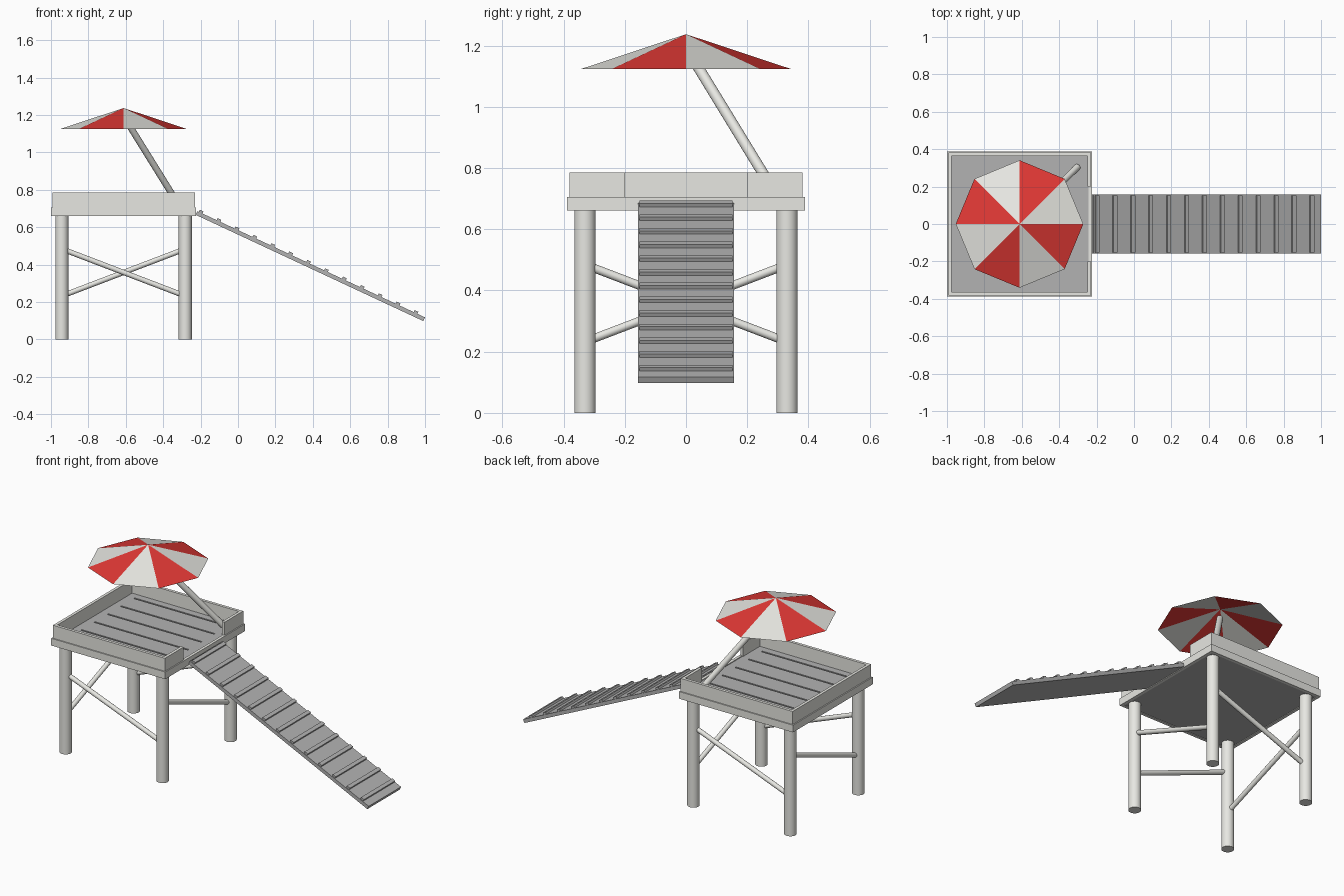
import bpy, bmesh
from math import radians, cos, sin, atan2
from mathutils import Vector

cube = bpy.data.objects.get("Cube")
if cube:
    bpy.data.objects.remove(cube, do_unlink=True)


def material(name, rgb):
    mat = bpy.data.materials.new(name)
    mat.use_nodes = True
    color = (*rgb, 1)
    mat.diffuse_color = color
    mat.node_tree.nodes["Principled BSDF"].inputs["Base Color"].default_value = color
    return mat


WHITE = material("off_white", (0.8, 0.8, 0.76))
RED = material("red", (0.75, 0.04, 0.035))
GREY = material("deck_grey", (0.45, 0.45, 0.45))


def box(name, center, size, mat, tilt=0):
    bpy.ops.mesh.primitive_cube_add(size=1, location=center, rotation=(0, tilt, 0))
    ob = bpy.context.object
    ob.name = name
    ob.scale = size
    bpy.ops.object.transform_apply(location=False, rotation=False, scale=True)
    ob.data.materials.append(mat)
    return ob


def rod(name, start, end, radius, sides=20):
    start, end = Vector(start), Vector(end)
    axis = end - start
    bpy.ops.mesh.primitive_cylinder_add(vertices=sides, radius=radius, depth=axis.length,
                                        location=(start + end) / 2)
    ob = bpy.context.object
    ob.name = name
    ob.rotation_euler = axis.to_track_quat("Z", "Y").to_euler()
    ob.data.materials.append(WHITE)
    bpy.ops.object.shade_smooth_by_angle(angle=radians(40))
    return ob


CX = -0.612          # tower centre
HALF = 0.388         # half width of the platform
LEG = 0.33           # leg offset from the centre

# Legs, in order around the tower
corners = [(CX - LEG, -LEG), (CX + LEG, -LEG), (CX + LEG, LEG), (CX - LEG, LEG)]
for i, (x, y) in enumerate(corners):
    rod(f"leg_{i + 1}", (x, y, 0), (x, y, 0.67), 0.035, 28)

# One sloping brace per side
for i, (x, y) in enumerate(corners):
    nx, ny = corners[(i + 1) % 4]
    rod(f"brace_{i + 1}", (x, y, 0.484), (nx, ny, 0.232), 0.014, 16)

# Deck board with closed grooves
deck = box("deck", (CX, 0, 0.682), (0.75, 0.75, 0.036), GREY)
for i in range(6):
    y = (i - 2.5) * 0.128
    cutter = box(f"groove_cutter_{i + 1}", (CX, y, 0.7), (0.64, 0.01, 0.016), GREY)
    cutter.hide_render = True
    cutter.hide_set(True)
    cutter.display_type = "WIRE"
    cut = deck.modifiers.new(f"groove_{i + 1}", "BOOLEAN")
    cut.operation = "DIFFERENCE"
    cut.solver = "EXACT"
    cut.object = cutter

# Edge frame and low walls
T = 0.018
for side, label in ((-1, "front"), (1, "back")):
    box(f"{label}_frame", (CX, side * (HALF - T / 2), 0.683), (2 * HALF, T, 0.044), WHITE)
    box(f"{label}_wall", (CX, side * 0.372, 0.744), (0.762, T, 0.082), WHITE)
    box(f"{label}_entry_wall", (CX + 0.372, side * 0.282, 0.744), (T, 0.163, 0.082), WHITE)
for side, label in ((-1, "right"), (1, "left")):
    box(f"{label}_frame", (CX + side * (HALF - T / 2), 0, 0.683),
        (T, 2 * (HALF - T), 0.044), WHITE)
box("rear_wall", (CX - 0.372, 0, 0.744), (T, 0.728, 0.082), WHITE)

# Ramp with cross slats
top, foot = Vector((-0.222, 0, 0.676)), Vector((0.995, 0, 0.108))
run = foot - top
tilt = atan2(-run.z, run.x)
normal = Vector((sin(tilt), 0, cos(tilt)))
box("ramp", (top + foot) / 2, (run.length, 0.314, 0.022), GREY, tilt)
for i in range(13):
    t = (0.018 + i * 0.0957) / run.x
    box(f"ramp_slat_{i + 1}", top + run * t + normal * 0.014,
        (0.022, 0.304, 0.018), GREY, tilt)

# Umbrella pole and canopy
rod("umbrella_pole", (-0.302, 0.305, 0.695), (-0.596, 0.016, 1.168), 0.0175)
bm = bmesh.new()
apex = bm.verts.new((0, 0, 0.113))
rim = [bm.verts.new((0.341 * cos(radians(45 * k)), 0.341 * sin(radians(45 * k)), 0))
       for k in range(8)]
for k in range(8):
    panel = bm.faces.new((apex, rim[k], rim[(k + 1) % 8]))
    panel.material_index = k % 2
mesh = bpy.data.meshes.new("umbrella_canopy")
bm.to_mesh(mesh)
bm.free()
mesh.materials.append(WHITE)
mesh.materials.append(RED)
canopy = bpy.data.objects.new("umbrella_canopy", mesh)
canopy.location = (CX, 0, 1.124)
bpy.context.collection.objects.link(canopy)
